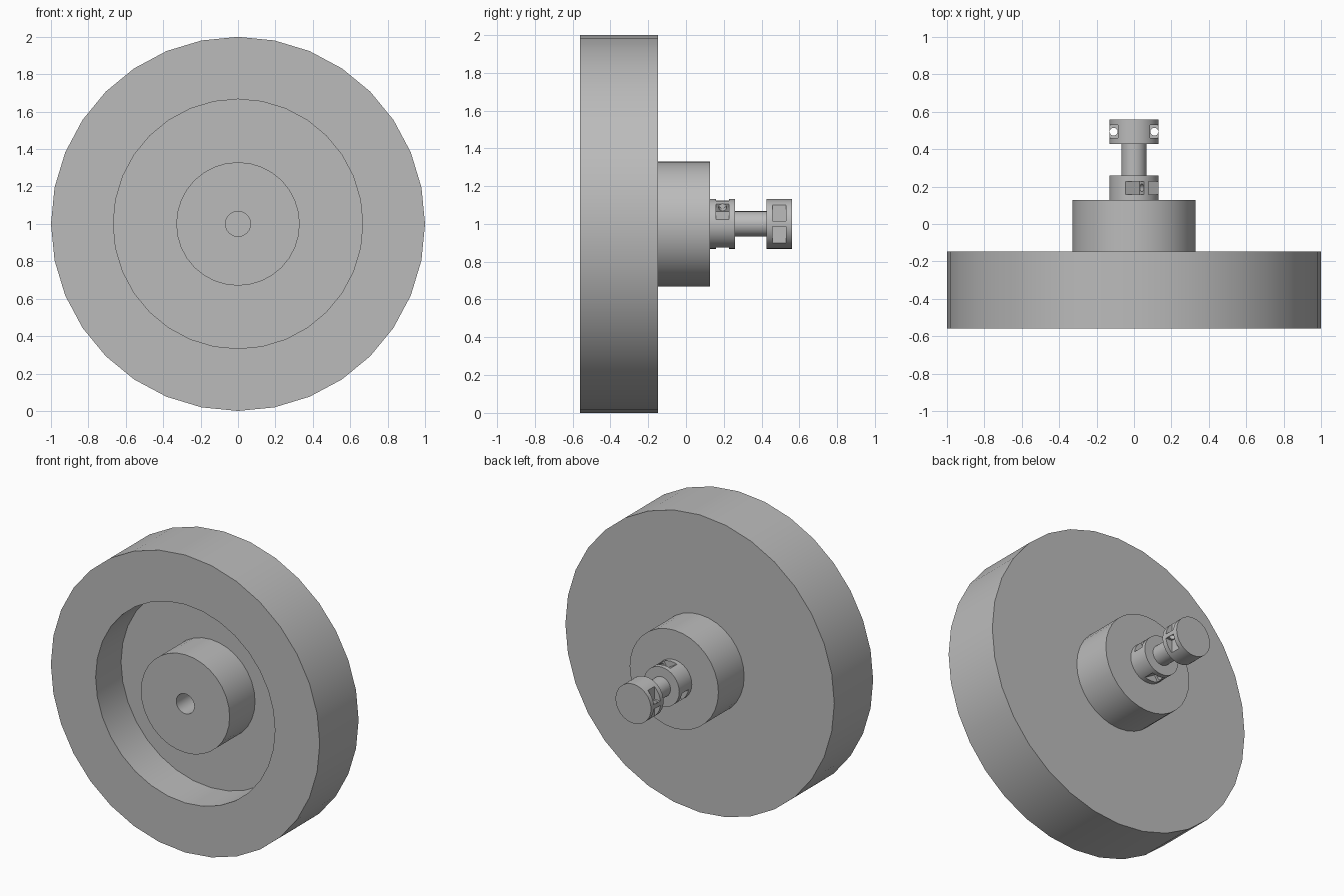
import bpy, bmesh, math
from mathutils import Matrix, Vector

cube = bpy.data.objects.get("Cube")
if cube:
    bpy.data.objects.remove(cube, do_unlink=True)

GREY = (0.5, 0.5, 0.5, 1)
SIDES = 32
AXIS_Z = 1.0  # height of the shaft axis

mat = bpy.data.materials.new("plain grey")
mat.use_nodes = True
mat.diffuse_color = GREY
mat.node_tree.nodes["Principled BSDF"].inputs["Base Color"].default_value = GREY


def finish(name, bm):
    bmesh.ops.recalc_face_normals(bm, faces=bm.faces)
    mesh = bpy.data.meshes.new(name)
    bm.to_mesh(mesh)
    bm.free()
    mesh.materials.append(mat)
    obj = bpy.data.objects.new(name, mesh)
    bpy.context.collection.objects.link(obj)
    return obj


def activate(obj):
    bpy.ops.object.select_all(action='DESELECT')
    obj.select_set(True)
    bpy.context.view_layer.objects.active = obj


def smooth(obj):
    activate(obj)
    bpy.ops.object.shade_smooth_by_angle(angle=math.radians(30))


def turned(name, profile):
    """Revolve a closed (radius, y) outline about the shaft axis."""
    bm = bmesh.new()
    verts = [bm.verts.new((r, y, AXIS_Z)) for r, y in profile]
    edges = [bm.edges.new((v, verts[i - 1])) for i, v in enumerate(verts)]
    bmesh.ops.spin(bm, geom=verts + edges, cent=(0, 0, AXIS_Z), axis=(0, 1, 0),
                   angle=2 * math.pi, steps=SIDES, use_merge=True)
    bmesh.ops.remove_doubles(bm, verts=bm.verts, dist=1e-5)
    return finish(name, bm)


def cylinder(name, radius, y0, y1):
    bm = bmesh.new()
    place = Matrix.Translation((0, (y0 + y1) / 2, AXIS_Z)) @ Matrix.Rotation(math.pi / 2, 4, 'X')
    bmesh.ops.create_cone(bm, cap_ends=True, segments=SIDES, radius1=radius,
                          radius2=radius, depth=y1 - y0, matrix=place)
    return finish(name, bm)


def cut(target, bm):
    cutter = finish("cutter", bm)
    cutter.hide_render = True
    mod = target.modifiers.new("cut", 'BOOLEAN')
    mod.operation, mod.solver, mod.object = 'DIFFERENCE', 'EXACT', cutter
    activate(target)
    bpy.ops.object.modifier_apply(modifier=mod.name)
    bpy.data.objects.remove(cutter, do_unlink=True)


def clamp_collar(name, y0, y1, tilt):
    """Collar with screw pockets on two opposite sides, each with a drilled web."""
    collar = cylinder(name, 0.132, y0, y1)
    y = (y0 + y1) / 2
    for side in (0, math.pi):
        frame = Matrix.Translation((0, y, AXIS_Z)) @ Matrix.Rotation(-tilt - side, 4, 'Y')
        for up in (-1, 1):
            bm = bmesh.new()
            box = Matrix.Translation((0.135, 0, up * 0.0625)) @ Matrix.Diagonal((0.1, 0.07, 0.095, 1))
            bmesh.ops.create_cube(bm, size=1, matrix=frame @ box)
            cut(collar, bm)
        bm = bmesh.new()
        bmesh.ops.create_cone(bm, cap_ends=True, segments=16, radius1=0.021, radius2=0.021,
                              depth=0.06, matrix=frame @ Matrix.Translation((0.109, 0, 0)))
        cut(collar, bm)
    return collar


# Flywheel: rim, thin web, hub on both sides and a bore
wheel = turned("flywheel", [
    (0.067, -0.56), (0.33, -0.56), (0.33, -0.29), (0.667, -0.29), (0.667, -0.56),
    (1, -0.56), (1, -0.147), (0.33, -0.147), (0.33, 0.127), (0.067, 0.127)])

# Shaft and its two clamping collars
shaft = cylinder("shaft", 0.067, 0.14, 0.55)
inner = clamp_collar("inner_collar", 0.127, 0.26, math.radians(60))
outer = clamp_collar("outer_collar", 0.427, 0.56, 0)

for part in (wheel, shaft, inner, outer):
    smooth(part)
